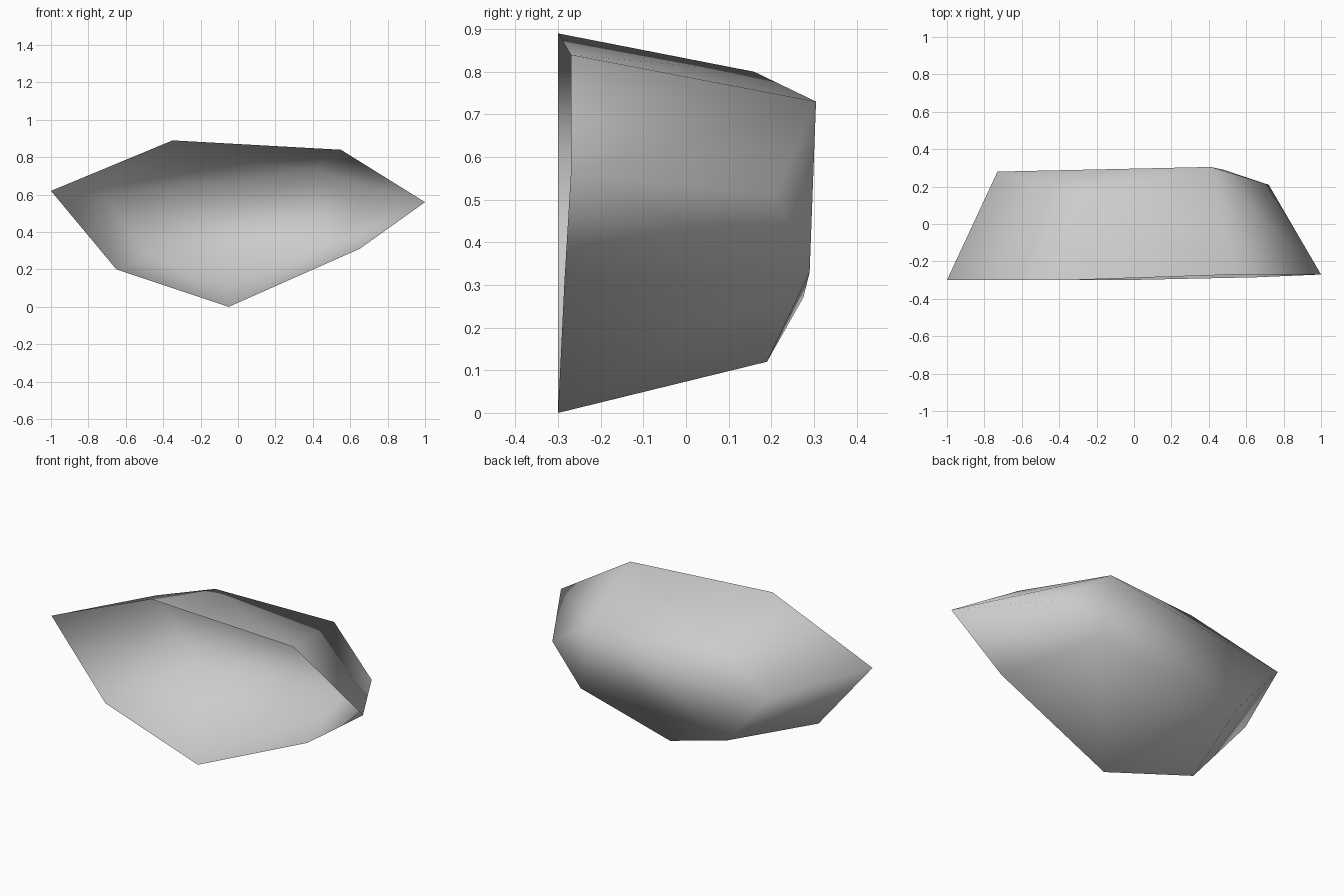
import bpy
import bmesh

cube = bpy.data.objects.get("Cube")
if cube:
    bpy.data.objects.remove(cube, do_unlink=True)

# Stone-grey material
grey = bpy.data.materials.new("stone_grey")
grey.use_nodes = True
colour = (0.6, 0.6, 0.6, 1.0)
grey.diffuse_color = colour
grey.node_tree.nodes["Principled BSDF"].inputs["Base Color"].default_value = colour

# Wide open rim at the front, narrower ring at the back
rim = [(-1, -.30, .62), (-.35, -.30, .89), (.55, -.27, .84), (1, -.27, .56),
       (.65, -.285, .31), (-.05, -.30, 0), (-.65, -.30, .20)]
back = [(-.73, .28, .59), (-.26, .16, .80), (.41, .305, .73), (.72, .21, .51),
        (.48, .29, .33), (-.03, .19, .12), (-.46, .275, .27)]

# Wrap both rings in a faceted shell
bm = bmesh.new()
for point in rim + back:
    bm.verts.new(point)
bmesh.ops.convex_hull(bm, input=bm.verts)

# Open the front
front = [f for f in bm.faces if all(v.co.y < -.2 for v in f.verts)]
bmesh.ops.delete(bm, geom=front, context='FACES')
for face in bm.faces:
    face.smooth = True

mesh = bpy.data.meshes.new("rock_shell")
bm.to_mesh(mesh)
bm.free()
mesh.materials.append(grey)
shell = bpy.data.objects.new("rock_shell", mesh)
bpy.context.collection.objects.link(shell)
